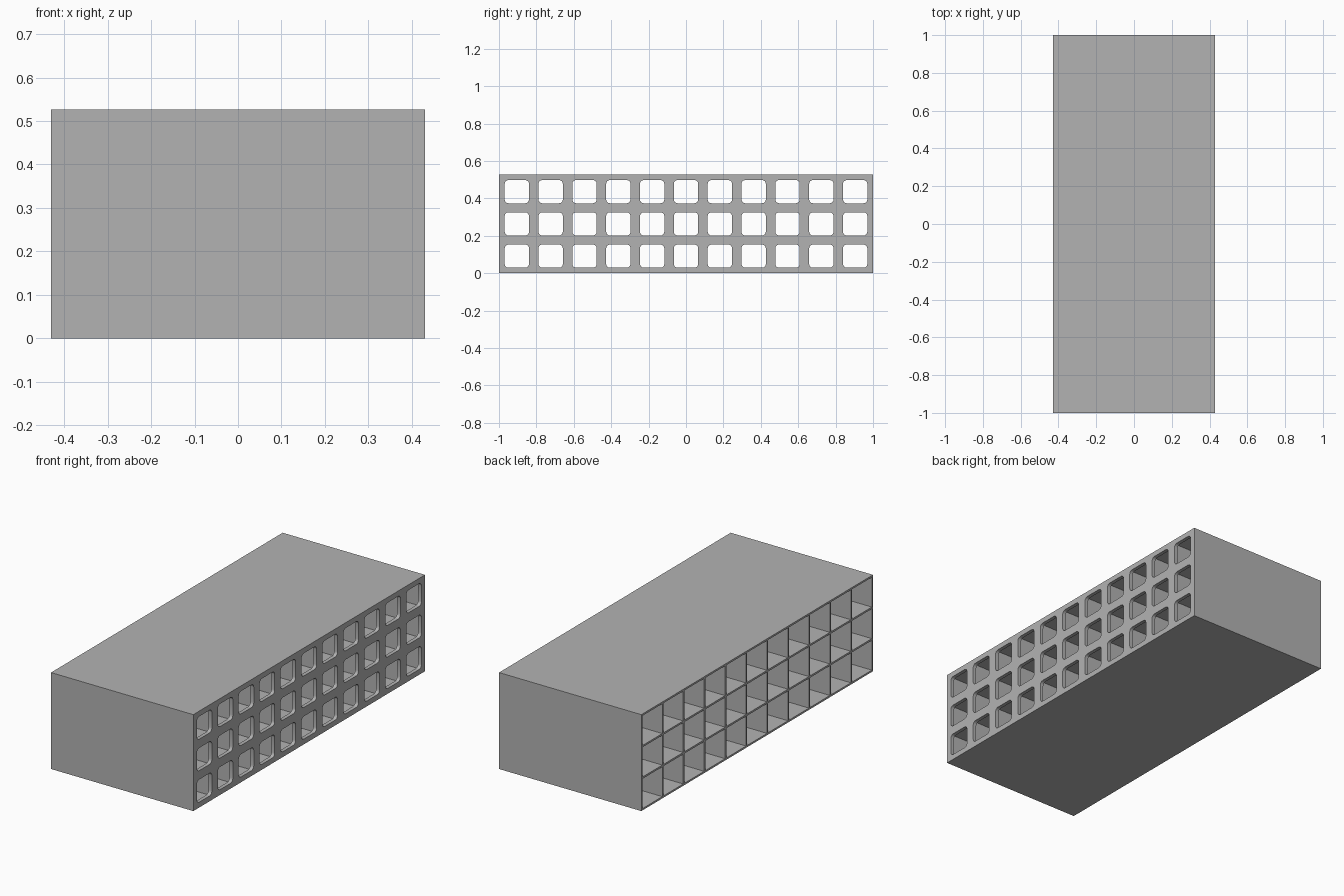
import bpy, bmesh
from mathutils import Matrix

cube = bpy.data.objects.get("Cube")
if cube:
    bpy.data.objects.remove(cube, do_unlink=True)

WIDTH, LENGTH, HEIGHT = 0.86, 2.0, 0.527
WALL, FACE = 0.01, 0.02          # divider and window wall thickness
COLS, ROWS = 11, 3
PITCH_Y = (LENGTH - WALL) / COLS
PITCH_Z = (HEIGHT - WALL) / ROWS

mat = bpy.data.materials.new("plain grey")
mat.use_nodes = True
colour = (0.45, 0.45, 0.45, 1)
mat.diffuse_color = colour
mat.node_tree.nodes["Principled BSDF"].inputs["Base Color"].default_value = colour


def add_box(bm, x0, x1, y, z, depth, height, radius=0):
    """Box from x0 to x1 with optional rounding of its long edges."""
    m = Matrix.Translation(((x0 + x1) / 2, y, z)) @ Matrix.Diagonal((x1 - x0, depth, height, 1))
    verts = bmesh.ops.create_cube(bm, size=1, matrix=m)["verts"]
    if radius:
        edges = {e for v in verts for e in v.link_edges
                 if abs(e.verts[0].co.x - e.verts[1].co.x) > 0.01}
        bmesh.ops.bevel(bm, geom=list(edges), offset=radius, segments=4,
                        profile=0.5, affect='EDGES')


def make_object(name, bm):
    mesh = bpy.data.meshes.new(name)
    bm.to_mesh(mesh)
    bm.free()
    mesh.materials.append(mat)
    obj = bpy.data.objects.new(name, mesh)
    bpy.context.collection.objects.link(obj)
    return obj


# Solid block
bm = bmesh.new()
add_box(bm, -WIDTH / 2, WIDTH / 2, 0, HEIGHT / 2, LENGTH, HEIGHT)
body = make_object("cell_block", bm)

# Cutters: open square cells on one side, rounded windows through the other
cells, windows = bmesh.new(), bmesh.new()
for col in range(COLS):
    for row in range(ROWS):
        y = (col - (COLS - 1) / 2) * PITCH_Y
        z = HEIGHT / 2 + (row - (ROWS - 1) / 2) * PITCH_Z
        add_box(cells, -WIDTH, WIDTH / 2 - FACE, y, z, PITCH_Y - WALL, PITCH_Z - WALL)
        add_box(windows, WIDTH / 2 - 2 * FACE, WIDTH, y, z, 0.13, 0.124, 0.02)

cutters = [make_object("cell_cutter", cells), make_object("window_cutter", windows)]
for cutter in cutters:
    cutter.hide_render = True
    mod = body.modifiers.new(cutter.name, 'BOOLEAN')
    mod.operation = 'DIFFERENCE'
    mod.solver = 'EXACT'
    mod.object = cutter

# Apply the cuts and drop the cutters
bpy.context.view_layer.objects.active = body
body.select_set(True)
for cutter in cutters:
    bpy.ops.object.modifier_apply(modifier=cutter.name)
    bpy.data.objects.remove(cutter, do_unlink=True)
bpy.ops.object.shade_smooth_by_angle(angle=0.6)
